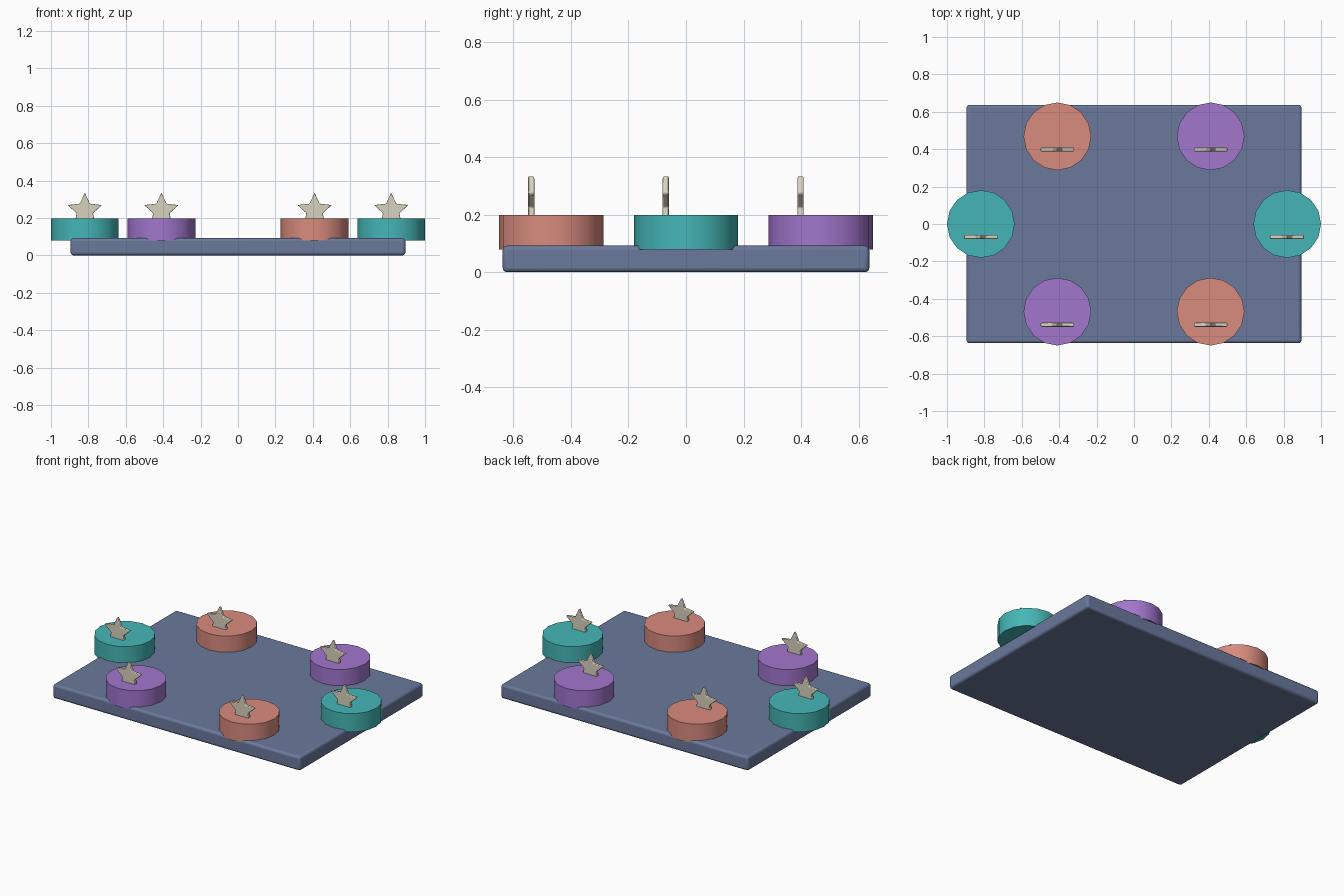
import bpy, bmesh, math

cube = bpy.data.objects.get("Cube")
if cube:
    bpy.data.objects.remove(cube, do_unlink=True)


def material(name, rgb):
    m = bpy.data.materials.new(name)
    m.use_nodes = True
    m.diffuse_color = (*rgb, 1)
    m.node_tree.nodes["Principled BSDF"].inputs["Base Color"].default_value = (*rgb, 1)
    return m


slate = material("slate blue", (0.145, 0.19, 0.33))
cream = material("cream", (0.69, 0.64, 0.52))
teal = material("teal", (0.06, 0.47, 0.47))
coral = material("coral", (0.69, 0.26, 0.21))
violet = material("violet", (0.36, 0.18, 0.61))


def finish(obj, name, mat, bevel=0, segments=2):
    obj.name = name
    obj.data.materials.append(mat)
    if bevel:
        mod = obj.modifiers.new("soft edges", "BEVEL")
        mod.width = bevel
        mod.segments = segments
    bpy.ops.object.select_all(action="DESELECT")
    obj.select_set(True)
    bpy.context.view_layer.objects.active = obj
    bpy.ops.object.shade_smooth_by_angle(angle=math.radians(30))


def star(name, x, y, z, outer=0.096, inner=0.046, thick=0.022):
    # Upright five-pointed star, facing the front
    bm = bmesh.new()
    ring = []
    for i in range(10):
        a = math.pi / 2 + i * math.pi / 5
        r = inner if i % 2 else outer
        ring.append(bm.verts.new((r * math.cos(a), -thick / 2, r * math.sin(a))))
    face = bm.faces.new(ring)
    back = bmesh.ops.extrude_face_region(bm, geom=[face])["geom"]
    moved = [v for v in back if isinstance(v, bmesh.types.BMVert)]
    bmesh.ops.translate(bm, verts=moved, vec=(0, thick, 0))
    bmesh.ops.recalc_face_normals(bm, faces=bm.faces)
    mesh = bpy.data.meshes.new(name)
    bm.to_mesh(mesh)
    bm.free()
    obj = bpy.data.objects.new(name, mesh)
    obj.location = (x, y, z)
    bpy.context.collection.objects.link(obj)
    finish(obj, name, cream, 0.004)


# Table slab
bpy.ops.mesh.primitive_cube_add(size=1, location=(0, 0, 0.046))
slab = bpy.context.object
slab.scale = (1.79, 1.275, 0.092)
bpy.ops.object.transform_apply(location=False, rotation=False, scale=True)
finish(slab, "slab", slate, 0.015, 3)

# Six round pads on an ellipse, each with a star
names = ["left", "back_left", "back_right", "right", "front_right", "front_left"]
for i, side in enumerate(names):
    a = i * math.pi / 3
    x, y = 0.819 * math.cos(a), 0.541 * math.sin(a)
    bpy.ops.mesh.primitive_cylinder_add(vertices=16, radius=0.181, depth=0.12,
                                        location=(x, y, 0.138))
    finish(bpy.context.object, side + "_pad", (teal, violet, coral)[i % 3])
    star(side + "_star", x, y - 0.07, 0.239)
